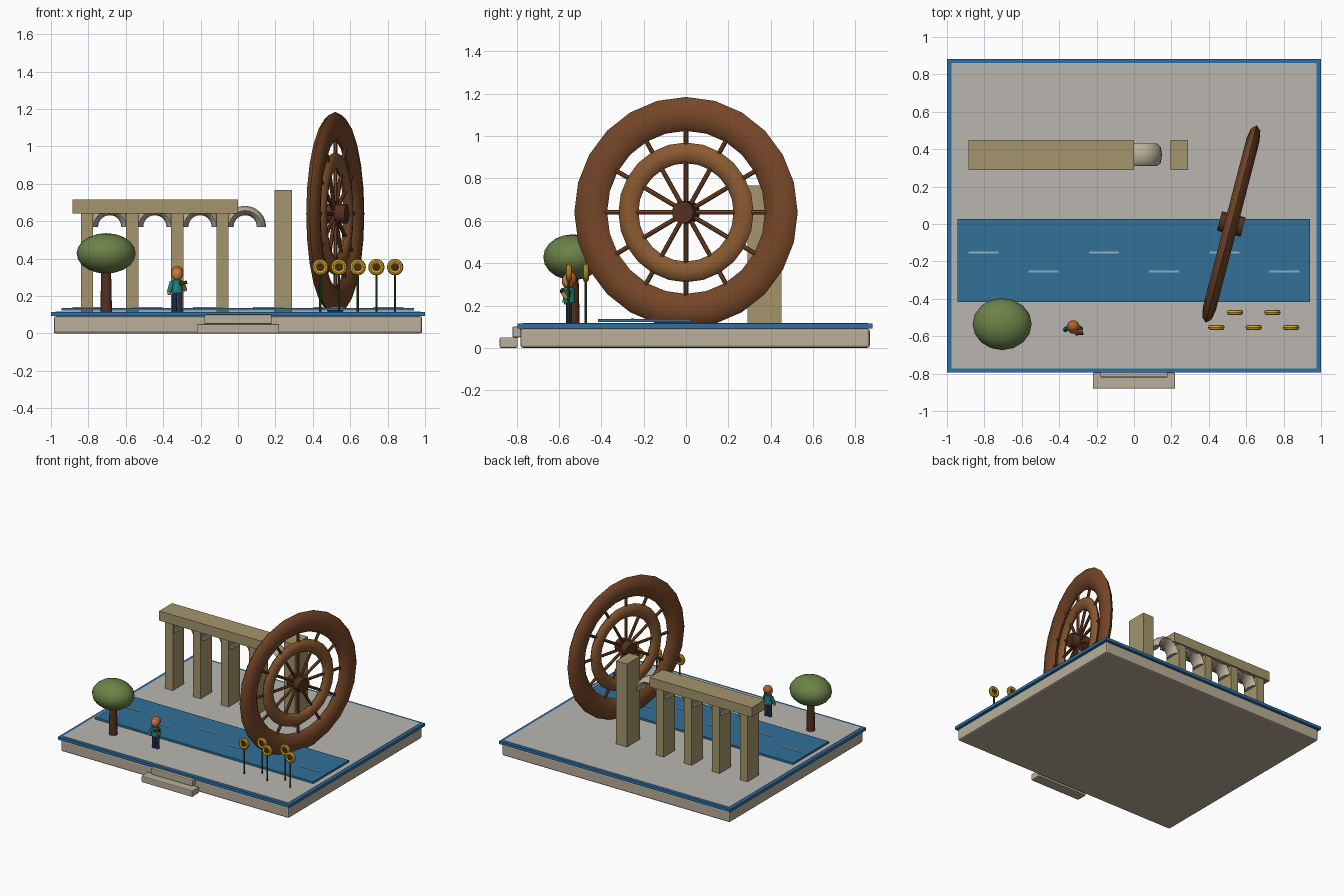
import bpy, bmesh, math
from mathutils import Matrix, Vector

if "Cube" in bpy.data.objects:
    bpy.data.objects.remove(bpy.data.objects["Cube"])

mats = {}

def mat(name, hexcol):
    c = [((int(hexcol[i:i + 2], 16) / 255) ** 2.2) for i in (0, 2, 4)]
    m = bpy.data.materials.new(name)
    m.diffuse_color = (*c, 1)
    m.use_nodes = True
    m.node_tree.nodes["Principled BSDF"].inputs["Base Color"].default_value = m.diffuse_color
    mats[name] = m

for n, h in dict(stone="b8ad98", floor="b8b5af", blue="2f6fa8", water="356f96", foam="8fb0c8",
                 sandstone="a3946c", wood="75482c", light_wood="895a34", dark_wood="553424",
                 leaf="6b8149", teal="23807c", skin="c9783f", hair="b5602c", navy="27304a",
                 yellow="d6a52c", seed="4a3018", stem="2f5a2c").items():
    mat(n, h)

def finish(name, bm, m, smooth=False):
    bmesh.ops.recalc_face_normals(bm, faces=bm.faces)
    me = bpy.data.meshes.new(name)
    bm.to_mesh(me)
    bm.free()
    ob = bpy.data.objects.new(name, me)
    bpy.context.collection.objects.link(ob)
    me.materials.append(mats[m])
    if smooth:
        bpy.context.view_layer.objects.active = ob
        ob.select_set(True)
        bpy.ops.object.shade_smooth_by_angle(angle=math.radians(40))
        ob.select_set(False)
    return ob

def box(name, lo, hi, m, bevel=0):
    bm = bmesh.new()
    lo, hi = Vector(lo), Vector(hi)
    bmesh.ops.create_cube(bm, size=1, matrix=Matrix.Translation((lo + hi) / 2) @ Matrix.Diagonal((*(hi - lo), 1)))
    if bevel:
        bmesh.ops.bevel(bm, geom=bm.edges[:], offset=bevel, segments=2, profile=0.5, affect='EDGES')
    return finish(name, bm, m)

def rod(name, a, b, r1, m, r2=None, n=12):
    a, b = Vector(a), Vector(b)
    rot = (b - a).to_track_quat('Z', 'Y').to_matrix().to_4x4()
    bm = bmesh.new()
    bmesh.ops.create_cone(bm, cap_ends=True, segments=n, radius1=r1, radius2=r1 if r2 is None else r2,
                          depth=(b - a).length, matrix=Matrix.Translation((a + b) / 2) @ rot)
    return finish(name, bm, m, True)

def ball(name, c, r, m, u=16, v=10):
    bm = bmesh.new()
    bmesh.ops.create_uvsphere(bm, u_segments=u, v_segments=v, radius=1,
                              matrix=Matrix.Translation(c) @ Matrix.Diagonal((*r, 1)))
    return finish(name, bm, m, True)

def ring(name, c, R, radial, thick, m, n=24, k=10, half=False):
    """Elliptical-section torus in the XZ plane (axis y), whole or upper half."""
    bm = bmesh.new()
    rows = []
    for i in range(n + 1 if half else n):
        a = (math.pi if half else 2 * math.pi) * i / n
        row = []
        for j in range(k):
            t = 2 * math.pi * j / k
            d = R + radial * math.cos(t)
            row.append(bm.verts.new((c[0] + d * math.cos(a), c[1] + thick * math.sin(t), c[2] + d * math.sin(a))))
        rows.append(row)
    for i in range(n):
        p, q = rows[i], rows[(i + 1) % len(rows)]
        for j in range(k):
            bm.faces.new((p[j], p[(j + 1) % k], q[(j + 1) % k], q[j]))
    if half:
        bm.faces.new(rows[0])
        bm.faces.new(rows[-1])
    return finish(name, bm, m, True)

# base, trim, floor and front steps
box("base_slab", (-0.985, -0.782, 0), (0.985, 0.868, 0.092), "stone", 0.012)
box("base_trim", (-1, -0.795, 0.092), (1, 0.882, 0.115), "blue")
box("floor", (-0.976, -0.772, 0.112), (0.976, 0.86, 0.118), "floor")
box("lower_step", (-0.22, -0.88, 0), (0.22, -0.795, 0.05), "stone", 0.006)
box("upper_step", (-0.18, -0.82, 0.05), (0.18, -0.78, 0.1), "stone", 0.006)

# river with ripple dashes
box("river", (-0.945, -0.416, 0.122), (0.942, 0.026, 0.137), "water")
for i in range(6):
    x, y = -0.805 + 0.322 * i, (-0.153, -0.253)[i % 2]
    box("ripple", (x - 0.08, y - 0.005, 0.135), (x + 0.08, y + 0.005, 0.14), "foam")

# aqueduct: beam, pillars, arches and the end pier
box("aqueduct_beam", (-0.885, 0.29, 0.64), (0, 0.45, 0.715), "sandstone")
for i in range(4):
    x = -0.807 + 0.2415 * i
    box("aqueduct_pillar", (x - 0.033, 0.3, 0.118), (x + 0.033, 0.44, 0.642), "sandstone")
    ring("aqueduct_arch", (x + 0.121, 0.37, 0.57), 0.087, 0.025, 0.06, "stone", 12, 8, True)
box("end_pier", (0.195, 0.29, 0.118), (0.29, 0.45, 0.767), "sandstone")

# water wheel, built facing y and then turned to face mostly +x
O = Vector((0, 0, 0))
parts = [ring("wheel_outer_rim", O, 0.465, 0.08, 0.036, "wood", 24, 8),
         ring("wheel_inner_rim", O, 0.281, 0.049, 0.026, "light_wood", 24, 8),
         rod("wheel_hub", (0, -0.065, 0), (0, 0.065, 0), 0.053, "dark_wood")]
for i in range(12):
    a = math.pi * i / 6
    d = Vector((math.cos(a), 0, math.sin(a)))
    parts.append(rod("wheel_spoke", d * 0.03, d * 0.46, 0.011, "wood", n=8))
turn = Matrix.Translation((0.52, 0, 0.64)) @ Matrix.Rotation(math.radians(90 - 14.5), 4, 'Z')
for p in parts:
    p.data.transform(turn)
    p.data.update()

# tree
rod("tree_trunk", (-0.705, -0.535, 0.118), (-0.705, -0.535, 0.36), 0.033, "dark_wood", 0.027, 10)
ball("tree_crown", (-0.705, -0.535, 0.428), (0.158, 0.139, 0.108), "leaf", 16, 10)

# small figure
fx, fy = -0.325, -0.553
for s in (-1, 1):
    rod("figure_leg", (fx + s * 0.015, fy, 0.118), (fx + s * 0.015, fy, 0.225), 0.014, "navy")
rod("figure_torso", (fx, fy, 0.215), (fx, fy, 0.285), 0.03, "teal", 0.025)
ball("figure_head", (fx, fy - 0.004, 0.315), (0.03, 0.03, 0.035), "skin")
ball("figure_hair", (fx, fy + 0.006, 0.326), (0.034, 0.032, 0.034), "hair")
rod("figure_left_arm", (fx - 0.028, fy, 0.275), (fx - 0.043, fy - 0.012, 0.222), 0.012, "teal")
ball("figure_left_hand", (fx - 0.043, fy - 0.014, 0.215), (0.011, 0.011, 0.011), "skin", 10, 6)
rod("figure_right_arm", (fx + 0.028, fy, 0.272), (fx + 0.042, fy - 0.008, 0.23), 0.012, "teal")
rod("figure_right_forearm", (fx + 0.042, fy - 0.008, 0.23), (fx + 0.034, fy - 0.03, 0.262), 0.01, "skin")
rod("figure_held_item", (fx + 0.012, fy - 0.034, 0.266), (fx + 0.052, fy - 0.03, 0.274), 0.009, "seed")

# sunflowers
for i in range(5):
    x, y = 0.44 + 0.1 * i, (-0.553, -0.473)[i % 2]
    rod("flower_stem", (x, y, 0.118), (x, y, 0.34), 0.006, "stem", n=8)
    ring("flower_petals", (x, y, 0.354), 0.031, 0.013, 0.014, "yellow", 16, 8)
    rod("flower_centre", (x, y - 0.01, 0.354), (x, y + 0.01, 0.354), 0.022, "seed")
